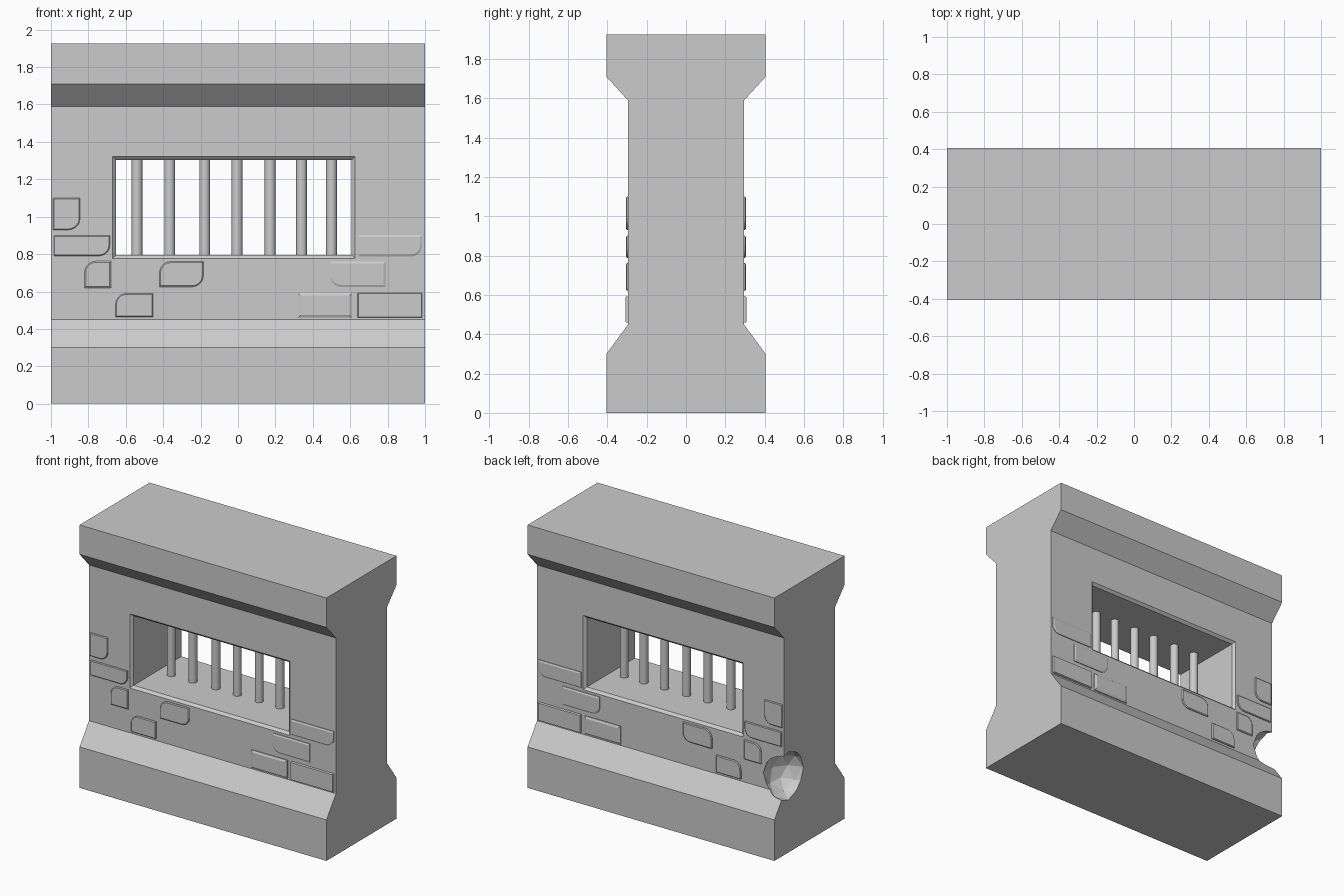
import bpy, bmesh
from math import sin, cos, pi, radians

if "Cube" in bpy.data.objects:
    bpy.data.objects.remove(bpy.data.objects["Cube"], do_unlink=True)

stone = bpy.data.materials.new("stone_grey")
stone.use_nodes = True
GREY = (0.6, 0.6, 0.6, 1)
stone.diffuse_color = GREY
stone.node_tree.nodes["Principled BSDF"].inputs["Base Color"].default_value = GREY


def finish(name, bm):
    bmesh.ops.recalc_face_normals(bm, faces=bm.faces)
    mesh = bpy.data.meshes.new(name)
    bm.to_mesh(mesh)
    bm.free()
    mesh.materials.append(stone)
    obj = bpy.data.objects.new(name, mesh)
    bpy.context.collection.objects.link(obj)
    return obj


def loft(name, rings):
    """Closed solid through matching rings of points."""
    bm = bmesh.new()
    loops = [[bm.verts.new(p) for p in ring] for ring in rings]
    n = len(loops[0])
    for a, b in zip(loops, loops[1:]):
        for i in range(n):
            j = (i + 1) % n
            bm.faces.new((a[i], a[j], b[j], b[i]))
    bm.faces.new(loops[0])
    bm.faces.new(loops[-1])
    return finish(name, bm)


def cut(target, cutter):
    mod = target.modifiers.new("cut", "BOOLEAN")
    mod.operation = "DIFFERENCE"
    mod.solver = "EXACT"
    mod.object = cutter
    cutter.hide_render = True
    bpy.context.view_layer.objects.active = target
    bpy.ops.object.modifier_apply(modifier=mod.name)
    bpy.data.objects.remove(cutter, do_unlink=True)


# Wall: one profile with flared base and top, run along x
FACE = 0.295
half = [(0.405, 0), (0.405, 0.30), (FACE, 0.45), (FACE, 1.59), (0.405, 1.71), (0.405, 1.925)]
profile = half + [(-y, z) for y, z in reversed(half)]
wall = loft("wall", [[(x, y, z) for y, z in profile] for x in (-1, 1)])


# Window opening with chamfered rims on both faces
def rim(y, grow):
    x0, x1, z0, z1 = -0.652 - grow, 0.608 + grow, 0.795 - grow, 1.303 + grow
    return [(x0, y, z0), (x1, y, z0), (x1, y, z1), (x0, y, z1)]


C = 0.018
cut(wall, loft("opening_cutter", [
    rim(-FACE - C, 2 * C), rim(-FACE + C, 0), rim(FACE - C, 0), rim(FACE + C, 2 * C)]))

# Broken chunk at the back right corner
bm = bmesh.new()
bmesh.ops.create_icosphere(bm, subdivisions=2, radius=0.175)
bmesh.ops.translate(bm, verts=bm.verts, vec=(-1, 0.245, 0.56))
cut(wall, finish("chip_cutter", bm))

# Window bars
for i, x in enumerate((-0.54, -0.365, -0.178, -0.005, 0.172, 0.34, 0.5)):
    bm = bmesh.new()
    bmesh.ops.create_cone(bm, cap_ends=True, segments=24, radius1=0.029, radius2=0.029, depth=0.54)
    bmesh.ops.translate(bm, verts=bm.verts, vec=(x, 0, 1.05))
    bar = finish(f"window_bar_{i + 1}", bm)
    bpy.ops.object.select_all(action="DESELECT")
    bar.select_set(True)
    bpy.context.view_layer.objects.active = bar
    bpy.ops.object.shade_smooth_by_angle(angle=radians(40))


# Raised bricks: rectangle with chosen rounded corners and a bevelled edge
def outline(x0, x1, z0, z1, corners, radius, inset):
    pts = []
    spots = (("BL", x0, z0, 1, 1, pi), ("BR", x1, z0, -1, 1, 1.5 * pi),
             ("TR", x1, z1, -1, -1, 0), ("TL", x0, z1, 1, -1, 0.5 * pi))
    for key, x, z, sx, sz, start in spots:
        r = radius if key in corners else inset
        steps = 6 if key in corners else 1
        cx, cz = x + sx * r, z + sz * r
        for k in range(steps):
            a = start + (k / 5) * pi / 2
            if steps == 1:
                pts.append((cx, cz))
            else:
                pts.append((cx + (r - inset) * cos(a), cz + (r - inset) * sin(a)))
    return pts


def brick(name, x0, x1, z0, z1, corners, depth, bevel, side):
    rings = []
    for y, inset in ((FACE - 0.02, 0), (FACE + depth * 0.5, 0), (FACE + depth, bevel)):
        rings.append([(x, side * y, z) for x, z in outline(x0, x1, z0, z1, corners, 0.06, inset)])
    loft(name, rings)


bricks = [
    (-0.99, -0.845, 0.93, 1.10, ("BR",), 0.009, 0.005),
    (-0.985, -0.685, 0.79, 0.90, ("BR",), 0.009, 0.005),
    (-0.82, -0.68, 0.62, 0.762, ("TL",), 0.009, 0.006),
    (-0.42, -0.185, 0.625, 0.76, ("TL", "BR"), 0.009, 0.006),
    (-0.655, -0.455, 0.465, 0.59, ("TL",), 0.011, 0.005),
    (0.32, 0.61, 0.46, 0.592, (), 0.014, 0.014),
    (0.64, 0.985, 0.46, 0.592, (), 0.014, 0.003),
    (0.49, 0.79, 0.625, 0.76, ("BL",), 0.010, 0.011),
    (0.64, 0.985, 0.787, 0.902, ("BR",), 0.010, 0.011),
]
for label, side in (("front", -1), ("back", 1)):
    for i, spec in enumerate(bricks):
        brick(f"{label}_brick_{i + 1}", *spec, side)
